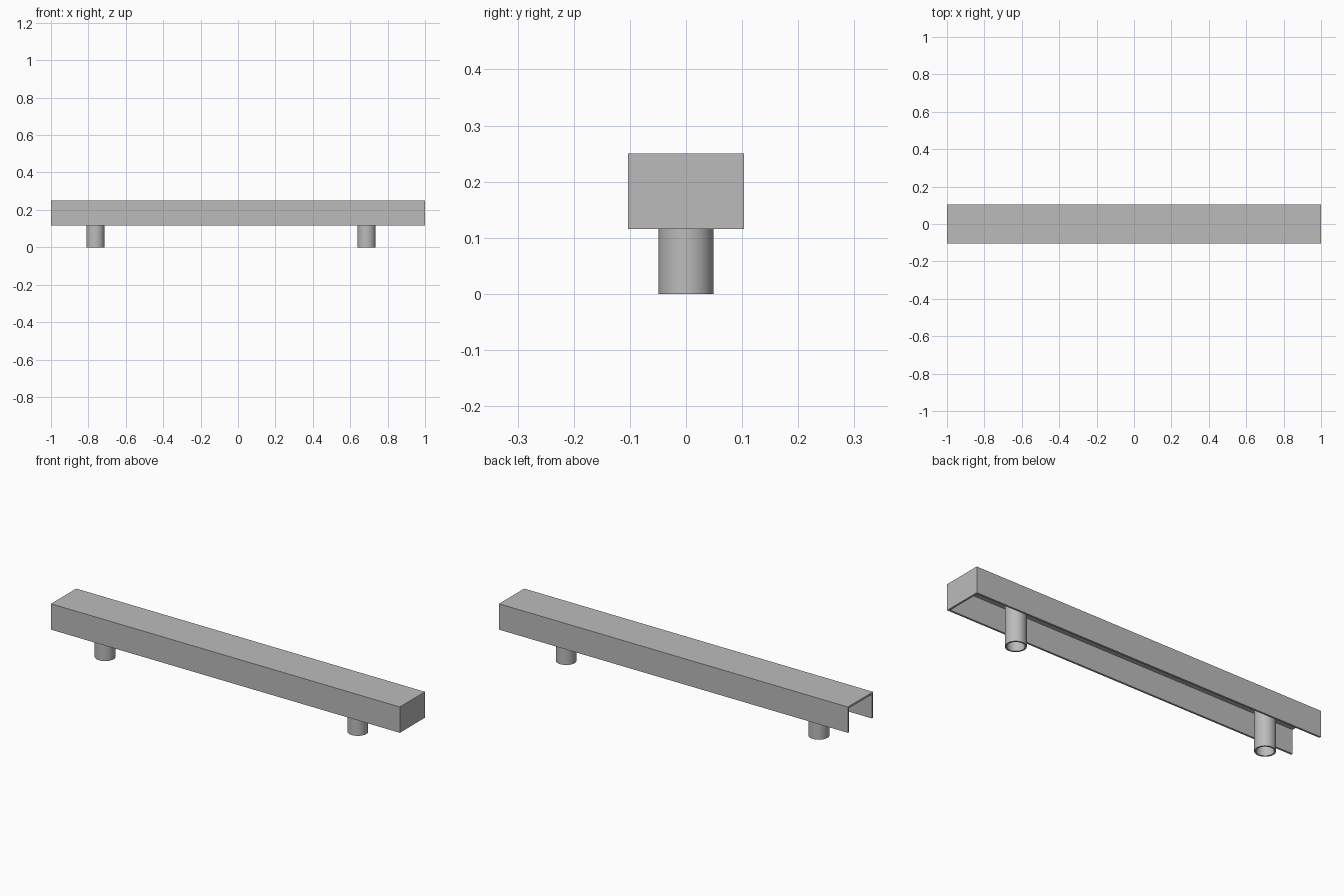
import bpy
import bmesh
import math
from mathutils import Vector

if "Cube" in bpy.data.objects:
    bpy.data.objects.remove(bpy.data.objects["Cube"], do_unlink=True)

WALL = 0.01
HALF_WIDTH = 0.103
BOTTOM, TOP = 0.116, 0.25

grey = bpy.data.materials.new("plain grey")
grey.use_nodes = True
colour = (0.5, 0.5, 0.5, 1)
grey.diffuse_color = colour
grey.node_tree.nodes["Principled BSDF"].inputs["Base Color"].default_value = colour


def make_object(name, bm):
    bmesh.ops.recalc_face_normals(bm, faces=bm.faces)
    mesh = bpy.data.meshes.new(name)
    bm.to_mesh(mesh)
    bm.free()
    mesh.materials.append(grey)
    obj = bpy.data.objects.new(name, mesh)
    bpy.context.collection.objects.link(obj)
    return obj


# Long channel: box shell open underneath and at the -x end
bm = bmesh.new()
bmesh.ops.create_cube(bm, size=1)
bmesh.ops.scale(bm, vec=(2, 2 * HALF_WIDTH, TOP - BOTTOM), verts=bm.verts)
bmesh.ops.translate(bm, vec=(0, 0, (TOP + BOTTOM) / 2), verts=bm.verts)
bm.normal_update()
open_sides = [f for f in bm.faces if f.normal.z < -0.9 or f.normal.x < -0.9]
bmesh.ops.delete(bm, geom=open_sides, context="FACES")
mesh_normals_fixed = bm.faces[:]
channel = make_object("channel", bm)
# Make sure the shell faces outwards so that the thickness grows inwards
top_face = max(channel.data.polygons, key=lambda p: p.center.z)
if top_face.normal.z < 0:
    channel.data.flip_normals()
shell = channel.modifiers.new("wall thickness", "SOLIDIFY")
shell.thickness = WALL
shell.offset = -1
shell.use_even_offset = True


# Hollow round legs reaching up to the underside of the channel top
def make_leg(name, x, radius=0.049, wall=0.008):
    bm = bmesh.new()
    height = TOP - WALL
    corners = [(radius, 0), (radius, height), (radius - wall, height), (radius - wall, 0)]
    verts = [bm.verts.new((r, 0, z)) for r, z in corners]
    edges = [bm.edges.new((verts[i], verts[i - 1])) for i in range(len(verts))]
    bmesh.ops.spin(bm, geom=verts + edges, cent=(0, 0, 0), axis=(0, 0, 1),
                   angle=math.tau, steps=48)
    bmesh.ops.remove_doubles(bm, verts=bm.verts, dist=0.0001)
    leg = make_object(name, bm)
    leg.location = Vector((x, 0, 0))
    bpy.ops.object.select_all(action="DESELECT")
    leg.select_set(True)
    bpy.context.view_layer.objects.active = leg
    bpy.ops.object.shade_smooth_by_angle(angle=math.radians(30))


make_leg("right_leg", -0.762)
make_leg("left_leg", 0.687)
